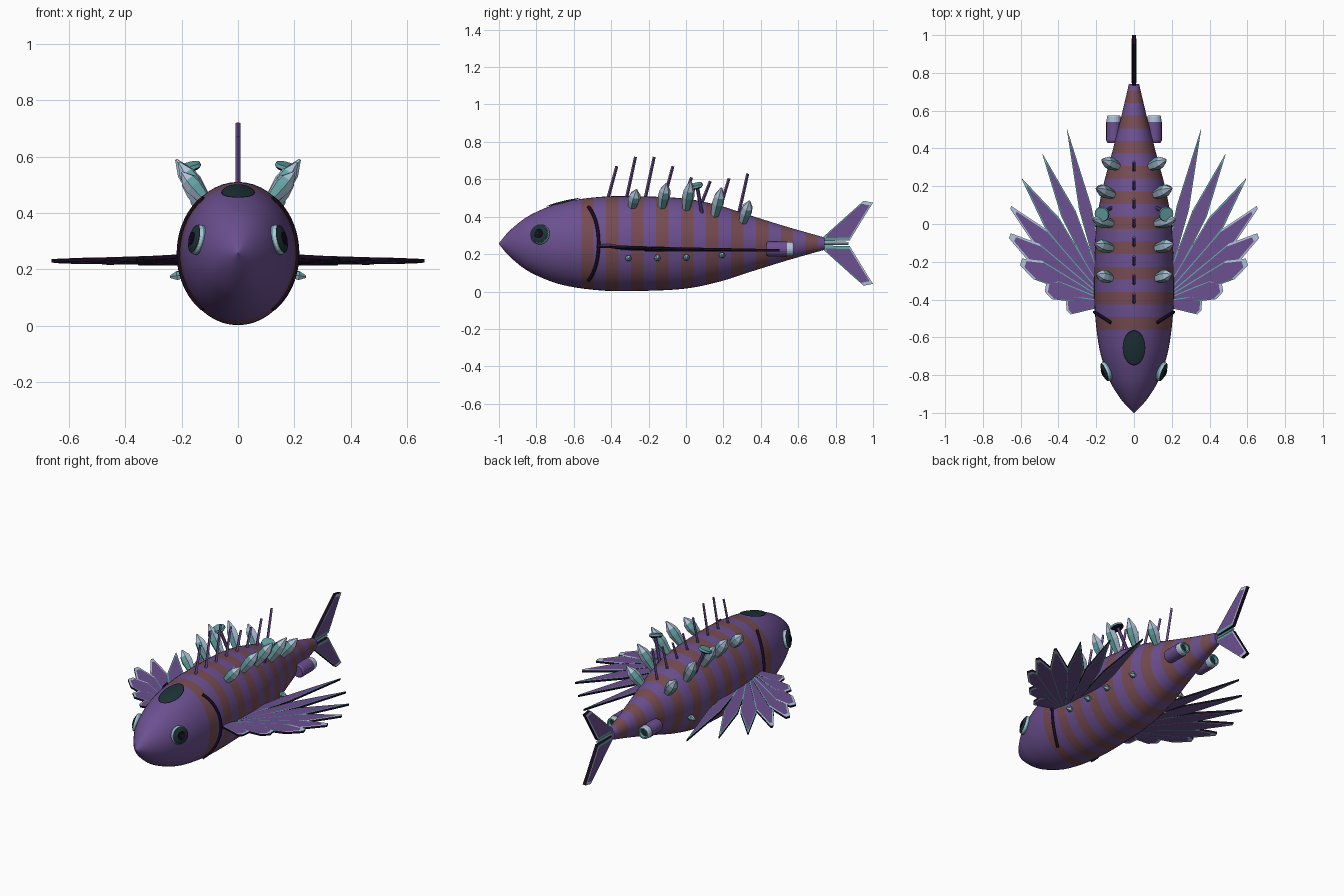
import bpy, bmesh, math
from mathutils import Vector as V

if "Cube" in bpy.data.objects:
    bpy.data.objects.remove(bpy.data.objects["Cube"])


def mat(name, c):
    m = bpy.data.materials.new(name)
    m.diffuse_color = (*c, 1)
    m.use_nodes = True
    m.node_tree.nodes["Principled BSDF"].inputs["Base Color"].default_value = m.diffuse_color
    return m


PURPLE = mat("purple", (.148, .08, .28))
BROWN = mat("brown", (.18, .07, .085))
PALE = mat("pale_blue", (.43, .55, .70))
TEAL = mat("teal", (.12, .36, .36))
GLASS = mat("dark_glass", (.012, .032, .037))
BLACK = mat("black_plum", (.010, .003, .014))


def finish(name, bm, mats):
    bmesh.ops.recalc_face_normals(bm, faces=bm.faces)
    me = bpy.data.meshes.new(name)
    bm.to_mesh(me)
    bm.free()
    for m in mats:
        me.materials.append(m)
    ob = bpy.data.objects.new(name, me)
    bpy.context.collection.objects.link(ob)
    return ob


def lathe(name, p0, p1, prof, sides, mats, rule=lambda ring, side: 0, smooth=False):
    """Turned solid from p0 to p1; prof = (fraction along, radius) pairs."""
    p0, p1 = V(p0), V(p1)
    q = (p1 - p0).to_track_quat('Z', 'Y')
    bm = bmesh.new()
    rings = []
    for t, r in prof:
        c = p0.lerp(p1, t)
        rings.append([bm.verts.new(c + q @ V((r * math.cos(a), r * math.sin(a), 0)))
                      for a in (2 * math.pi * i / sides for i in range(sides))])
    for k in range(len(rings) - 1):
        for i in range(sides):
            j = (i + 1) % sides
            f = bm.faces.new((rings[k][i], rings[k][j], rings[k + 1][j], rings[k + 1][i]))
            f.material_index = rule(k, i)
            f.smooth = smooth
    bm.faces.new(rings[0][::-1])
    bm.faces.new(rings[-1]).material_index = rule(len(rings) - 1, 0)
    return finish(name, bm, mats)


def plate(name, pts, normal, t, pale_edges, inset=.87):
    """Purple blade, dark edge walls, chamfer pale at the tip and teal elsewhere."""
    pts = [V(p) for p in pts]
    normal = V(normal)
    c = sum(pts, V()) / len(pts)
    n = len(pts)
    bm = bmesh.new()
    rims = {}
    for s in (1, -1):
        rims[s] = rim = [bm.verts.new(p + normal * t * s * .85) for p in pts]
        inner = [bm.verts.new(c + (p - c) * inset + normal * t * s) for p in pts]
        bm.faces.new(inner)
        for i in range(n):
            j = (i + 1) % n
            f = bm.faces.new((rim[i], rim[j], inner[j], inner[i]))
            f.material_index = 1 if i in pale_edges else 2
    for i in range(n):
        j = (i + 1) % n
        bm.faces.new((rims[1][i], rims[1][j], rims[-1][j], rims[-1][i])).material_index = 3
    return finish(name, bm, [PURPLE, PALE, TEAL, BLACK])


# Body outline: (y, half height), width is a fixed fraction of height
PROF = [(-1, .002), (-.96, .052), (-.9, .107), (-.83, .155), (-.675, .217), (-.46, .25),
        (-.25, .253), (0, .24), (.18, .203), (.34, .152), (.55, .087), (.74, .033)]
ZC, ASPECT = .256, .83


def rad(y):
    def slope(i):
        a, b = PROF[max(i - 1, 0)], PROF[min(i + 1, len(PROF) - 1)]
        return (b[1] - a[1]) / (b[0] - a[0])
    for i in range(len(PROF) - 1):
        (y0, r0), (y1, r1) = PROF[i], PROF[i + 1]
        if y <= y1 or i == len(PROF) - 2:
            h = y1 - y0
            t = min(max((y - y0) / h, 0), 1)
            return ((2*t**3 - 3*t*t + 1) * r0 + (t**3 - 2*t*t + t) * h * slope(i)
                    + (3*t*t - 2*t**3) * r1 + (t**3 - t*t) * h * slope(i + 1))


def skin(y, a, off=0):
    r = rad(y)
    return V(((r * ASPECT + off) * math.cos(a), y, ZC + (r + off) * math.sin(a)))


# Striped body
bm = bmesh.new()
N = 48
ys = [-1, -.985] + [-.56 + n / 30 for n in range(-12, 40)]
rings = [[bm.verts.new(skin(y, 2 * math.pi * i / N)) for i in range(N)] for y in ys]
for k in range(len(ys) - 1):
    mid = (ys[k] + ys[k + 1]) / 2
    for i in range(N):
        j = (i + 1) % N
        f = bm.faces.new((rings[k][i], rings[k][j], rings[k + 1][j], rings[k + 1][i]))
        f.smooth = True
        f.material_index = int(mid > -.56 and ((mid + .56) * 7.5) % 1 < .5)
bm.faces.new(rings[0])
bm.faces.new(rings[-1])
finish("body", bm, [PURPLE, BROWN])

# Window on top of the head
bm = bmesh.new()
rows = []
for q in (.001, .25, .5, .75, .93, 1):
    row = []
    for i in range(28):
        a = 2 * math.pi * i / 28
        x, y = .06 * q * math.cos(a), -.655 + .094 * q * math.sin(a)
        r = rad(y)
        row.append(bm.verts.new((x, y, ZC + r * math.sqrt(1 - (x / r / ASPECT) ** 2) + .007)))
    rows.append(row)
for k in range(5):
    for i in range(28):
        j = (i + 1) % 28
        f = bm.faces.new((rows[k][i], rows[k][j], rows[k + 1][j], rows[k + 1][i]))
        f.material_index = int(k == 4)
finish("head_window", bm, [GLASS, BLACK])

# Dorsal spines
for i, top in enumerate((.67, .72, .72, .67, .61, .59, .605, .63)):
    y = -.42 + .1 * i
    z = ZC + rad(y) - .02
    lathe("dorsal_spine", (0, y, z), (0, y + .05, top), [(0, .009), (1, .008)], 4, [PURPLE])

# Tail lobes and centre strip
LOBE = [(.725, .012), (.735, .035), (.88, .165), (.95, .227), (1, .217), (.97, .17), (.875, .015)]
for s in (1, -1):
    plate("tail_lobe", [(0, y, .258 + s * z) for y, z in LOBE], (1, 0, 0), .012, (3, 4, 5), .85)
lathe("tail_strip", (0, .72, .258), (0, .87, .258), [(0, .009), (1, .008)], 8, [PALE])

# Fan fin tips, front to back
TIPS = [(.36, -.43), (.47, -.335), (.6, -.2), (.66, -.06), (.655, .09), (.595, .24),
        (.485, .37), (.355, .5)]
# Back crystals: base y, z, x then tip y, z, x
CRYSTALS = [(-.29, .44, .11, -.265, .545, .20), (-.13, .44, .11, -.105, .58, .21),
            (0, .43, .11, .025, .59, .22), (.15, .39, .10, .19, .555, .20),
            (.30, .36, .075, .34, .485, .17)]

for s in (1, -1):
    # Fan fin blades
    for i, (tx, ty) in enumerate(TIPS):
        o = V((.14, -.42, .25 - .004 * i))
        tip = V((tx, ty, .238 - .0025 * i))
        d = tip - o
        L = d.length
        d.normalize()
        side = d.cross(V((0, 0, 1))).normalized()
        w = (.05, .052, .054, .054, .05, .046, .041, .034)[i]
        k = .9 - .05 * i
        b = w * max(.55 - .1 * i, .04)
        shape = [(0, -.012), (k * L, -w), (L, -b), (L * .99, b), (k * L, w), (0, .012)]
        pts = [o + d * u + side * v for u, v in shape]
        plate("fin_blade", [(s * p.x, p.y, p.z) for p in pts], (0, 0, 1), .007,
              (1, 2, 3) if i < 5 else (2,))

    # Back crystals
    for y0, z0, x0, y1, z1, x1 in CRYSTALS:
        lathe("back_crystal", (s * x0, y0, z0), (s * x1, y1, z1),
              [(0, .02), (.5, .034), (.72, .03), (1, .004)], 6, [TEAL, PALE],
              lambda r, i: i % 2 if r < 2 else 1)

    # Small flank crystals
    for y in (-.31, -.155, 0, .19):
        p = skin(y, -.31, -.01)
        lathe("flank_crystal", (s * p.x, y, p.z), (s * (p.x + .05), y + .004, p.z - .008),
              [(0, .012), (.5, .018), (1, .005)], 6, [TEAL, PALE], lambda r, i: i % 2)

    # Sensor dish on a stalk
    lathe("dish_stalk", (s * .12, .085, .42), (s * .17, .06, .56), [(0, .01), (1, .01)], 8, [PURPLE])
    lathe("sensor_dish", (s * .167, .055, .553), (s * .172, .05, .573),
          [(0, .03), (.4, .04), (1, .037)], 16, [BLACK, TEAL], lambda r, i: int(r > 0))

    # Eyes
    y, a = -.78, .28
    c = skin(y, a)
    r = rad(y)
    rate = (rad(y + .01) - rad(y - .01)) / .02
    n = V((math.cos(a) / (r * ASPECT), -rate / r, math.sin(a) / r)).normalized()

    def at(h):
        p = c + n * h
        return (s * p.x, p.y, p.z)
    lathe("eye_rim", at(-.025), at(.014), [(0, .054), (.75, .054), (1, .051)], 24, [TEAL, PALE],
          lambda r, i: int(r == 1))
    lathe("eye_lens", at(.01), at(.024), [(0, .05), (.4, .049), (.8, .036), (1, .026)], 24, [GLASS])
    lathe("eye_pupil", at(.02), at(.027), [(0, .026), (1, .022)], 20, [BLACK])
    lathe("eye_glint", at(.025), at(.029), [(0, .008), (1, .006)], 12, [GLASS])

    # Gill slit tube
    cu = bpy.data.curves.new("gill_slit", 'CURVE')
    cu.dimensions = '3D'
    cu.bevel_depth = .009
    cu.bevel_resolution = 2
    sp = cu.splines.new('POLY')
    sp.points.add(24)
    for i in range(25):
        u = i / 12 - 1
        p = skin(-.467 - .055 * u * u, u * .93, .002)
        sp.points[i].co = (s * p.x, p.y, p.z, 1)
    cu.use_fill_caps = True
    ob = bpy.data.objects.new("gill_slit", cu)
    bpy.context.collection.objects.link(ob)
    cu.materials.append(BLACK)
    bpy.ops.object.select_all(action='DESELECT')
    ob.select_set(True)
    bpy.context.view_layer.objects.active = ob
    bpy.ops.object.convert(target='MESH')

    # Thrusters
    lathe("thruster", (s * .107, .43, .228), (s * .107, .54, .228),
          [(0, .034), (.1, .04), (1, .04)], 20, [PURPLE])
    lathe("thruster_nozzle", (s * .107, .53, .228), (s * .107, .575, .228),
          [(0, .038), (.8, .037), (1, .033), (1, .025), (.6, .022)], 20, [PALE, TEAL, GLASS],
          lambda r, i: (0, 0, 1, 1, 2)[r])
